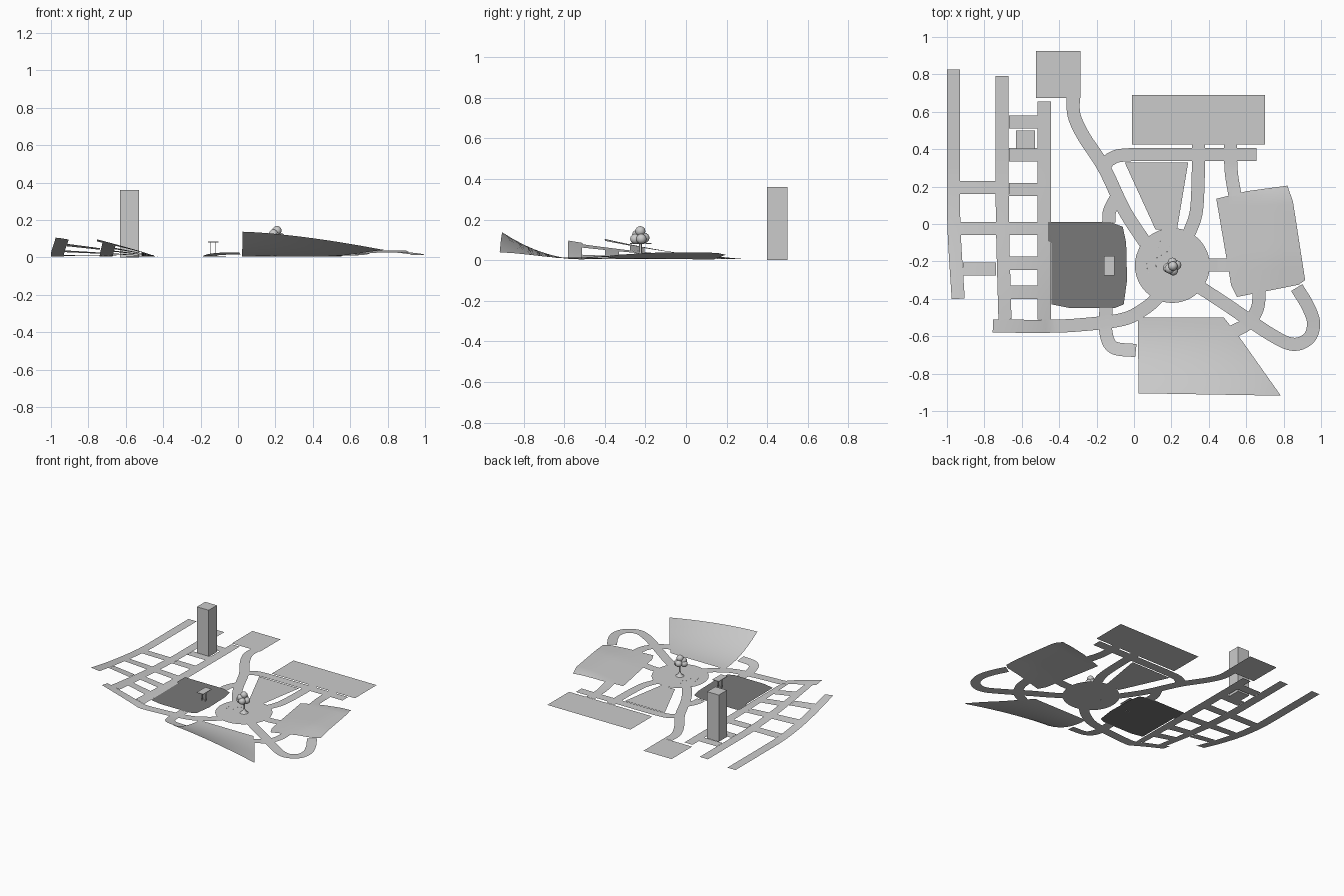
import bpy, bmesh, math, random
from mathutils import Vector

if "Cube" in bpy.data.objects:
    bpy.data.objects.remove(bpy.data.objects["Cube"])
random.seed(4)

def material(name, v):
    m = bpy.data.materials.new(name)
    m.diffuse_color = (v, v, v, 1)
    m.use_nodes = True
    m.node_tree.nodes["Principled BSDF"].inputs["Base Color"].default_value = m.diffuse_color
    return m

GREY = material("mid_grey", 0.53)
DARK = material("dark_grey", 0.19)

def clamp(v):
    return max(0.0, min(1.0, v))

# Gentle terrain: raised left streets, curled front lawn, humped right lawn
def height(x, y):
    z = 0.004
    z += 0.1 * clamp((-0.44 - x) / 0.52) ** 0.9 * (max(0, 0.3 - y) / 0.7) ** 1.6
    if x > -0.2:
        curl = 0.13 * (max(0, -0.5 - y) / 0.4) ** 2 * (1 - 0.75 * clamp((x - 0.02) / 0.76) ** 1.4)
        z += curl * (1 if x > 0.015 else 0.6)
    z += 0.033 * clamp((x - 0.45) / 0.3) * clamp((0.3 - y) / 0.15) * clamp((y + 0.68) / 0.5)
    return z

def finish(name, bm, smooth=True, mat=GREY):
    me = bpy.data.meshes.new(name)
    bm.to_mesh(me)
    bm.free()
    me.materials.append(mat)
    ob = bpy.data.objects.new(name, me)
    bpy.context.collection.objects.link(ob)
    for p in me.polygons:
        p.use_smooth = smooth
    return ob

# Flat outline sliced into a grid and draped on the terrain
def patch(name, pts, lift=0.0, mat=GREY, step=0.05):
    bm = bmesh.new()
    bm.faces.new([bm.verts.new((x, y, 0)) for x, y in pts])
    for axis in (Vector((1, 0, 0)), Vector((0, 1, 0))):
        for i in range(-20, 21):
            bmesh.ops.bisect_plane(bm, geom=bm.verts[:] + bm.edges[:] + bm.faces[:],
                                   plane_co=axis * (i * step + 0.003), plane_no=axis)
    bm.normal_update()
    bmesh.ops.reverse_faces(bm, faces=[f for f in bm.faces if f.normal.z < 0])
    for v in bm.verts:
        v.co.z = height(v.co.x, v.co.y) + lift
    return finish(name, bm, True, mat)

# Ribbon road following a smooth path
def road(name, pts, width=0.07, lift=0.001):
    p = [Vector(q) for q in pts]
    p = [2 * p[0] - p[1]] + p + [2 * p[-1] - p[-2]]
    path = []
    for a, b, c, d in zip(p, p[1:], p[2:], p[3:]):
        for k in range(8):
            t = k / 8
            path.append(0.5 * (2 * b + (c - a) * t + (2 * a - 5 * b + 4 * c - d) * t * t
                               + (3 * b - a - 3 * c + d) * t ** 3))
    path.append(p[-2])
    bm = bmesh.new()
    rows = []
    for i, q in enumerate(path):
        t = (path[min(i + 1, len(path) - 1)] - path[max(i - 1, 0)]).normalized()
        n = Vector((-t.y, t.x)) * width / 2
        rows.append([bm.verts.new((e.x, e.y, height(e.x, e.y) + lift)) for e in (q + n, q, q - n)])
    for r, s in zip(rows, rows[1:]):
        for j in (0, 1):
            bm.faces.new((r[j], s[j], s[j + 1], r[j + 1]))
    bm.normal_update()
    bmesh.ops.reverse_faces(bm, faces=[f for f in bm.faces if f.normal.z < 0])
    return finish(name, bm)

def box(name, x0, x1, y0, y1, z0, z1):
    bm = bmesh.new()
    bmesh.ops.create_cube(bm, size=1)
    for v in bm.verts:
        v.co = ((x0 + x1) / 2 + v.co.x * (x1 - x0), (y0 + y1) / 2 + v.co.y * (y1 - y0),
                (z0 + z1) / 2 + v.co.z * (z1 - z0))
    return finish(name, bm, False)

def rect(x0, x1, y0, y1):
    return [(x0, y0), (x1, y0), (x1, y1), (x0, y1)]

# Lawns and plots
patch("back_plot", rect(-0.01, 0.7, 0.425, 0.69), -0.003)
patch("corner_plot", rect(-0.525, -0.285, 0.675, 0.925), -0.003)
patch("front_lawn", [(0.02, -0.5), (0.48, -0.5), (0.56, -0.6), (0.785, -0.918), (0.025, -0.905)])
patch("right_lawn", [(0.44, 0.135), (0.6, 0.175), (0.82, 0.205), (0.85, 0.12), (0.915, -0.3),
                     (0.88, -0.325), (0.55, -0.39), (0.52, -0.33), (0.48, -0.1)])
patch("wedge_lawn", [(-0.05, 0.33), (0.29, 0.33), (0.23, -0.03), (0.115, -0.03)])
patch("sunken_plaza", [(-0.46, 0.012), (-0.13, 0.012), (-0.06, -0.015), (-0.042, -0.1), (-0.037, -0.3),
                       (-0.055, -0.43), (-0.1, -0.448), (-0.35, -0.448), (-0.44, -0.43),
                       (-0.442, -0.1), (-0.46, -0.09)], 0.006, DARK)
# Round central plaza
patch("central_plaza", [(0.205 + 0.2 * math.cos(a * math.pi / 24), -0.222 + 0.2 * math.sin(a * math.pi / 24))
                        for a in range(48)], 0.004)

# Street grid on the left
road("far_left_street", [(-0.965, 0.825), (-0.965, 0.4), (-0.963, 0), (-0.94, -0.4)])
road("mid_left_street", [(-0.705, 0.79), (-0.705, 0.4), (-0.703, 0), (-0.69, -0.51)])
road("near_left_street", [(-0.48, 0.655), (-0.48, 0.2), (-0.48, -0.51)])
for i, y in enumerate((0.545, 0.37, 0.185, -0.025, -0.21, -0.365)):
    road(f"inner_cross_street_{i}", [(-0.668, y), (-0.59, y), (-0.515, y)])
for i, (x, y) in enumerate(((-0.93, 0.195), (-0.928, -0.025), (-0.914, -0.24))):
    road(f"outer_cross_street_{i}", [(x, y), (-0.83, y), (-0.737, y)])

# Winding paths
paths = {
    "northwest_path": [(-0.325, 0.68), (-0.32, 0.58), (-0.27, 0.47), (-0.16, 0.3), (-0.05, 0.07), (0.06, -0.1)],
    "back_path": [(0.655, 0.372), (0.3, 0.372), (-0.03, 0.37), (-0.12, 0.35), (-0.16, 0.31)],
    "back_link_path": [(0.29, -0.06), (0.33, 0.05), (0.342, 0.2), (0.345, 0.43)],
    "back_right_path": [(0.515, 0.43), (0.52, 0.28), (0.54, 0.15)],
    "right_link_path": [(0.39, -0.22), (0.45, -0.22), (0.51, -0.22)],
    "southeast_loop": [(0.34, -0.33), (0.5, -0.435), (0.73, -0.59), (0.85, -0.643), (0.935, -0.61),
                       (0.96, -0.53), (0.93, -0.44), (0.87, -0.34)],
    "lawn_link_path": [(0.67, -0.35), (0.66, -0.45), (0.61, -0.53), (0.53, -0.575)],
    "front_street": [(0.13, -0.39), (0.06, -0.45), (-0.06, -0.51), (-0.3, -0.54), (-0.5, -0.547), (-0.755, -0.545)],
    "front_loop_path": [(-0.15, -0.44), (-0.15, -0.58), (-0.11, -0.66), (0.01, -0.677)],
    "plaza_link_path": [(-0.135, 0.01), (-0.13, 0.07), (-0.09, 0.15)],
}
for name, pts in paths.items():
    road(name, pts)

# Tower
box("tower", -0.63, -0.53, 0.4, 0.5, 0, 0.36)

# Pavilion: thin roof on two slim posts
box("pavilion_roof", -0.16, -0.105, -0.275, -0.17, 0.08, 0.084)
for i, x in enumerate((-0.147, -0.12)):
    box(f"pavilion_post_{i}", x, x + 0.003, -0.232, -0.218, 0.008, 0.08)

# Tree: flared trunk and clustered crown
bm = bmesh.new()
rings = [[bm.verts.new((0.21 + r * math.cos(a * math.pi / 6), -0.225 + r * math.sin(a * math.pi / 6), z))
          for a in range(12)] for r, z in ((0.03, 0.008), (0.012, 0.022), (0.006, 0.04), (0.005, 0.11))]
for r, s in zip(rings, rings[1:]):
    for j in range(12):
        k = (j + 1) % 12
        bm.faces.new((r[j], r[k], s[k], s[j]))
finish("tree_trunk", bm)

def ball(name, co, r, sub=3):
    bm = bmesh.new()
    bmesh.ops.create_icosphere(bm, subdivisions=sub, radius=r)
    bmesh.ops.translate(bm, verts=bm.verts, vec=co)
    finish(name, bm)

for i, (x, y, z) in enumerate([(0.18, -0.235, 0.105), (0.21, -0.25, 0.105), (0.228, -0.22, 0.105),
                               (0.205, -0.205, 0.11), (0.208, -0.225, 0.143), (0.19, -0.24, 0.125)]):
    ball(f"tree_crown_{i}", (x, y, z), 0.025)

# Pebbles scattered around the tree
for i in range(12):
    a, r = random.uniform(1.6, 3.6), random.uniform(0.07, 0.15)
    ball(f"pebble_{i}", (0.205 + r * math.cos(a), -0.222 + r * math.sin(a), 0.009), 0.002, 1)
